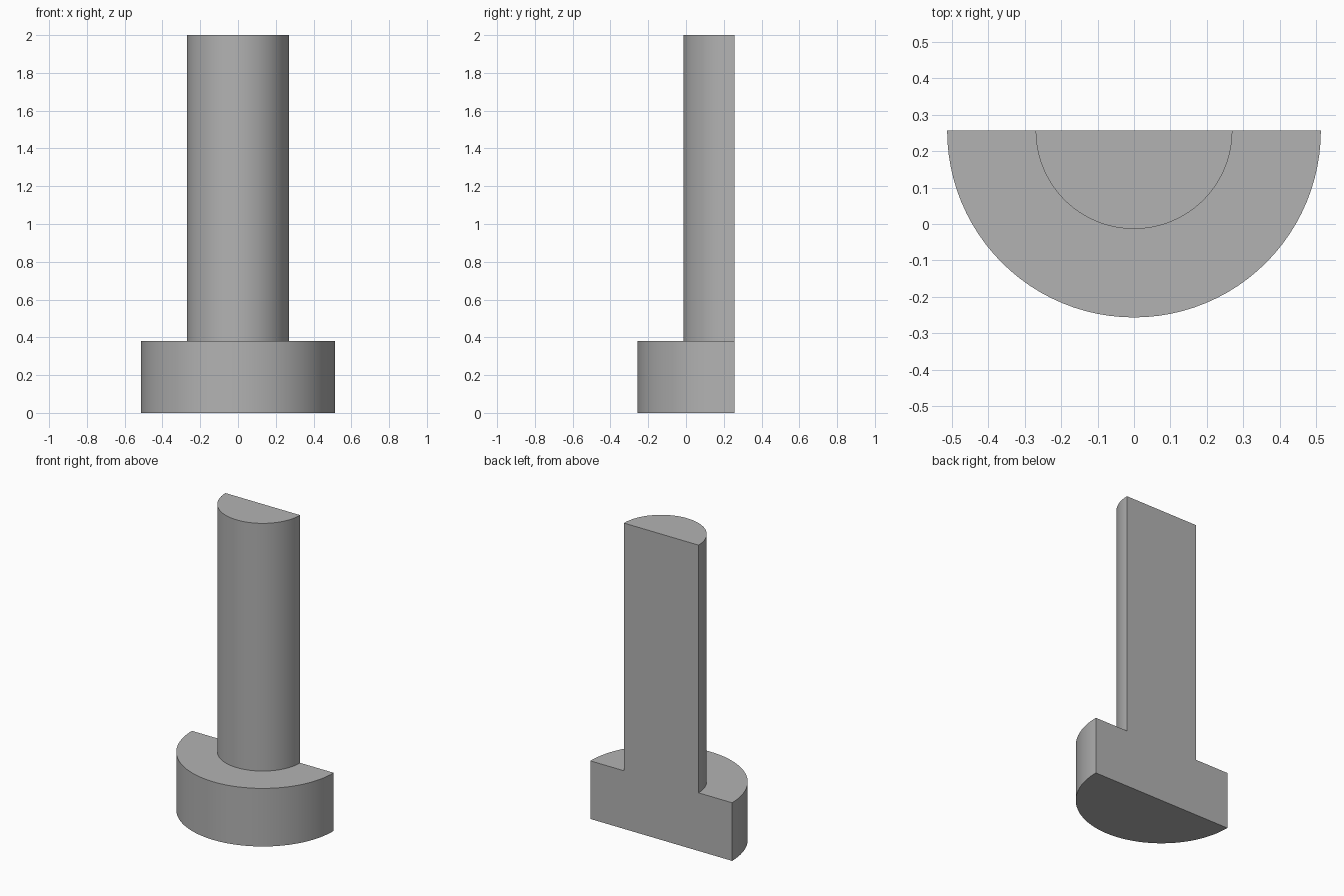
import bpy, bmesh, math
from mathutils import Vector

cube = bpy.data.objects.get("Cube")
if cube:
    bpy.data.objects.remove(cube, do_unlink=True)

BASE_R, SHAFT_R = 0.513, 0.27
BASE_H, TOP = 0.38, 2.0
BACK_Y = BASE_R / 2
STEPS = 48

# Single grey material
grey = bpy.data.materials.new("plain grey")
grey.use_nodes = True
colour = (0.45, 0.45, 0.45, 1)
grey.diffuse_color = colour
grey.node_tree.nodes["Principled BSDF"].inputs["Base Color"].default_value = colour

# Stepped outline swept half a turn around the front
bm = bmesh.new()
outline = [(BASE_R, 0), (BASE_R, BASE_H), (SHAFT_R, BASE_H), (SHAFT_R, TOP)]
right = [bm.verts.new((r, 0, z)) for r, z in outline]
edges = [bm.edges.new(pair) for pair in zip(right, right[1:])]
spun = bmesh.ops.spin(bm, geom=right + edges, cent=(0, 0, 0), axis=(0, 0, 1),
                      angle=-math.pi, steps=STEPS, use_duplicate=False)
left = [v for v in spun["geom_last"] if isinstance(v, bmesh.types.BMVert)]
left.sort(key=lambda v: (v.co.z, v.co.x if v.co.z > BASE_H / 2 else 0))

# Flat bottom and top, each a half disc
for height in (0, TOP):
    rim = [v for v in bm.verts if abs(v.co.z - height) < 1e-4]
    rim.sort(key=lambda v: math.atan2(min(v.co.y, -1e-7), v.co.x))
    bm.faces.new(rim)

# Flat back closing the whole stepped section
bm.faces.new(right + left[::-1])
bmesh.ops.recalc_face_normals(bm, faces=bm.faces)
bmesh.ops.translate(bm, verts=bm.verts, vec=Vector((0, BACK_Y, 0)))

mesh = bpy.data.meshes.new("half_stepped_post")
bm.to_mesh(mesh)
bm.free()
mesh.materials.append(grey)
post = bpy.data.objects.new("half_stepped_post", mesh)
bpy.context.collection.objects.link(post)

# Smooth curved walls, crisp corners
bpy.ops.object.select_all(action="DESELECT")
post.select_set(True)
bpy.context.view_layer.objects.active = post
bpy.ops.object.shade_smooth_by_angle(angle=math.radians(30))
